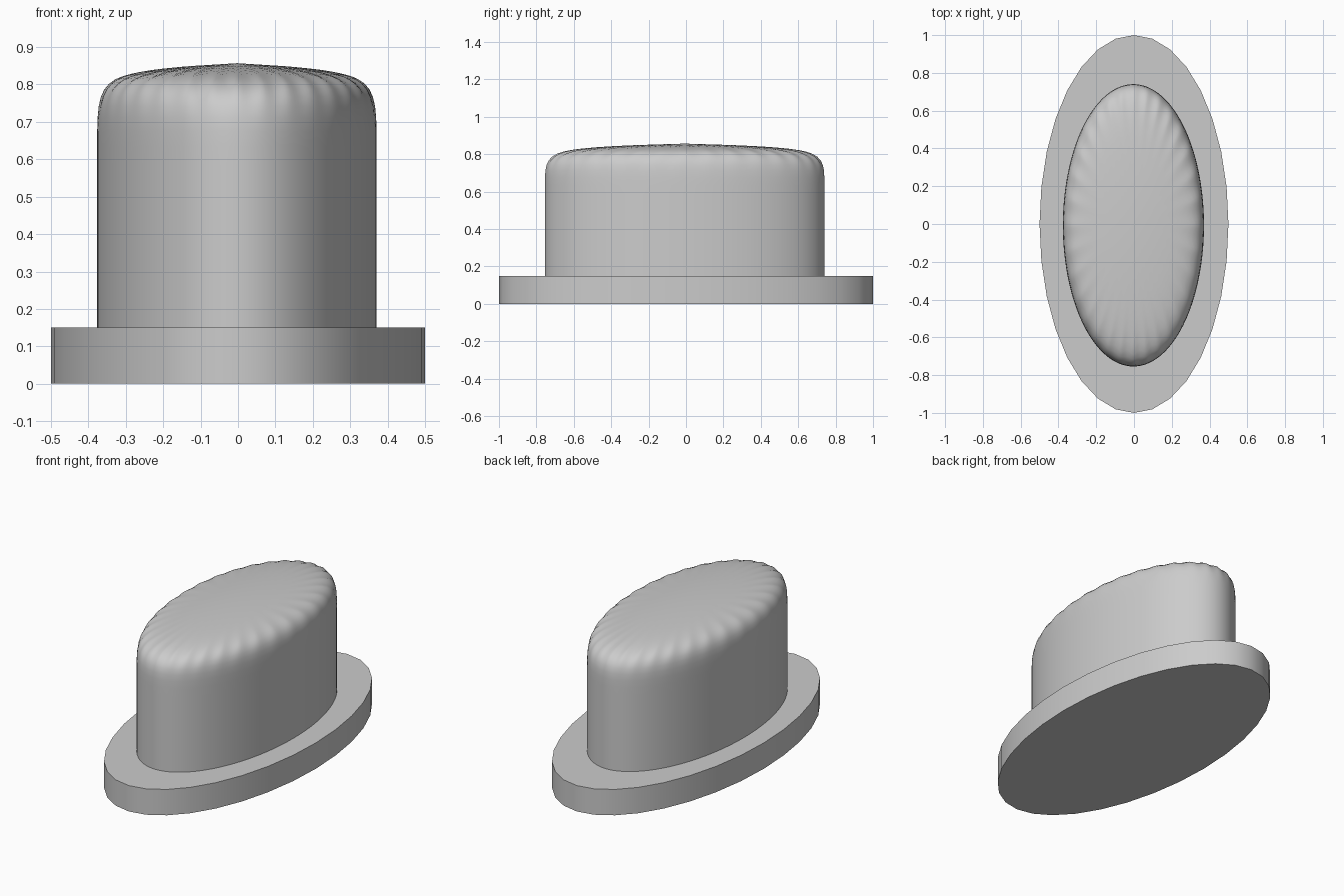
import bpy
from math import cos, sin, tau

if "Cube" in bpy.data.objects:
    bpy.data.objects.remove(bpy.data.objects["Cube"])

SIDES = 32

grey = bpy.data.materials.new("plain grey")
grey.use_nodes = True
colour = (0.6, 0.6, 0.6, 1)
grey.diffuse_color = colour
grey.node_tree.nodes["Principled BSDF"].inputs["Base Color"].default_value = colour


def oval_prism(name, rx, ry, heights, centre=(0, 0)):
    """Stack oval rings at the given heights and close both ends."""
    verts = [(centre[0] + rx * sin(tau * i / SIDES),
              centre[1] + ry * cos(tau * i / SIDES), z)
             for z in heights for i in range(SIDES)]
    faces = [list(range(SIDES)),
             list(reversed(range(len(verts) - SIDES, len(verts))))]
    for ring in range(len(heights) - 1):
        a = ring * SIDES
        for i in range(SIDES):
            j = (i + 1) % SIDES
            faces.append([a + j, a + i, a + SIDES + i, a + SIDES + j])
    mesh = bpy.data.meshes.new(name)
    mesh.from_pydata(verts, [], faces)
    mesh.materials.append(grey)
    obj = bpy.data.objects.new(name, mesh)
    bpy.context.collection.objects.link(obj)
    bpy.ops.object.select_all(action='DESELECT')
    obj.select_set(True)
    bpy.context.view_layer.objects.active = obj
    return obj


# Flat oval base with crisp rims
oval_prism("base_plate", 0.5, 1.0, [0, 0.15])
bpy.ops.object.shade_smooth_by_angle(angle=0.6)

# Raised button, its top rim softened by subdivision
button = oval_prism("button", 0.376, 0.752, [0.05, 0.07, 0.14, 0.7, 0.86],
                    (-0.003, -0.007))
bpy.ops.object.shade_smooth()
soften = button.modifiers.new("soften", 'SUBSURF')
soften.levels = soften.render_levels = 3
